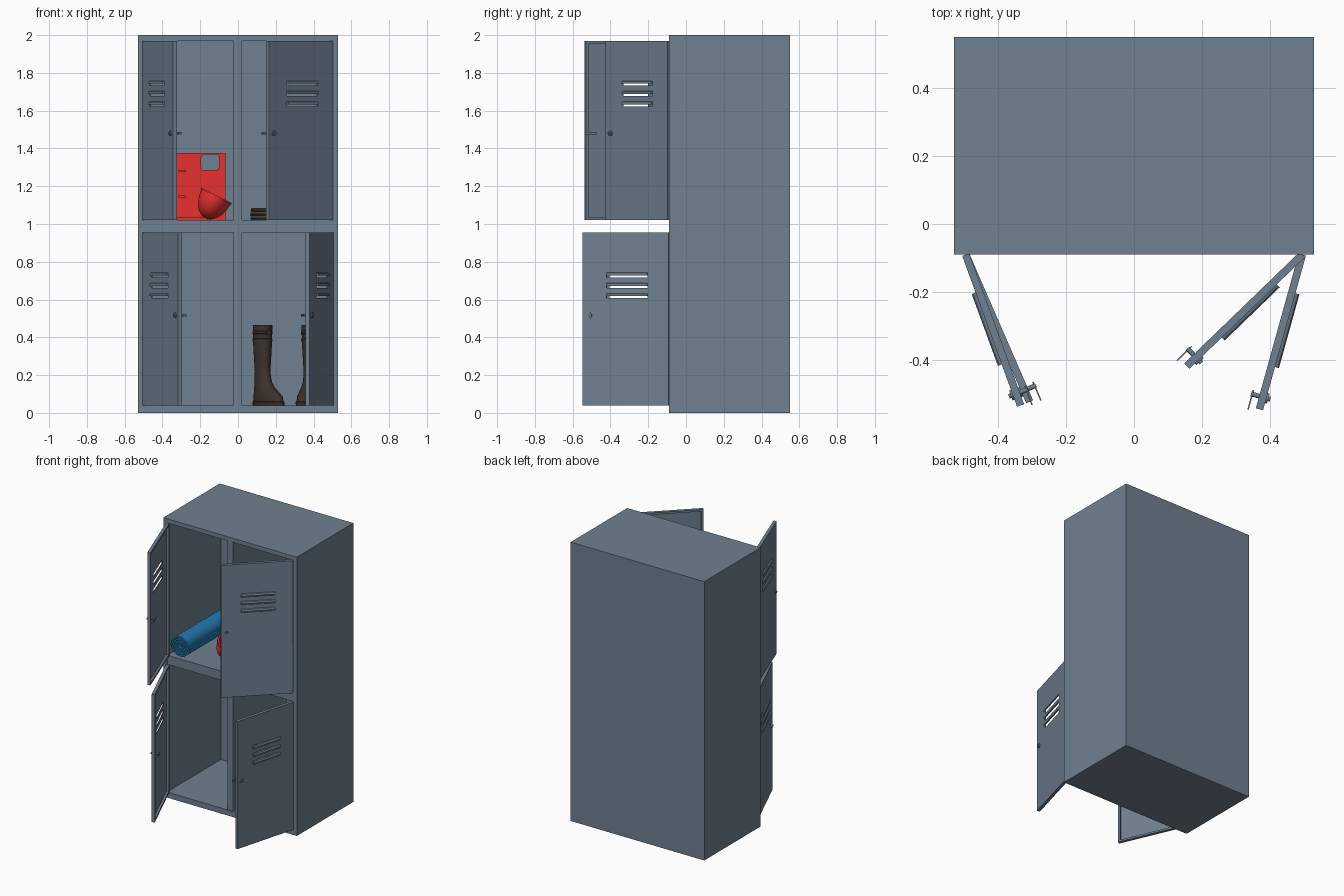
import bpy, bmesh, math
from mathutils import Matrix, Vector

if "Cube" in bpy.data.objects:
    bpy.data.objects.remove(bpy.data.objects["Cube"])


def material(name, rgb):
    m = bpy.data.materials.new(name)
    m.diffuse_color = (*rgb, 1)
    m.use_nodes = True
    m.node_tree.nodes["Principled BSDF"].inputs["Base Color"].default_value = m.diffuse_color
    return m


STEEL = material("slate_steel", (0.162, 0.216, 0.279))
RED = material("bright_red", (0.80, 0.03, 0.03))
BLUE = material("mat_blue", (0.018, 0.19, 0.43))
BROWN = material("dark_brown", (0.045, 0.032, 0.025))


def finish(name, bm, mat, matrix=None, smooth=False):
    if matrix:
        bm.transform(matrix)
    bmesh.ops.recalc_face_normals(bm, faces=bm.faces)
    me = bpy.data.meshes.new(name)
    bm.to_mesh(me)
    bm.free()
    me.materials.append(mat)
    if smooth:
        me.shade_smooth()
        me.set_sharp_from_angle(angle=math.radians(40))
    ob = bpy.data.objects.new(name, me)
    bpy.context.collection.objects.link(ob)
    return ob


def add_box(bm, x0, x1, y0, y1, z0, z1):
    m = Matrix.Translation(((x0 + x1) / 2, (y0 + y1) / 2, (z0 + z1) / 2))
    bmesh.ops.create_cube(bm, size=1, matrix=m @ Matrix.Diagonal((x1 - x0, y1 - y0, z1 - z0, 1)))


def box(name, mat, *dims):
    bm = bmesh.new()
    add_box(bm, *dims)
    return finish(name, bm, mat)


def add_sheet(bm, xs, zs, holes, y0, y1):
    """Upright plate between y0 and y1 with rectangular holes at grid cells."""
    grid = [[bm.verts.new((x, y0, z)) for z in zs] for x in xs]
    faces = []
    for i in range(len(xs) - 1):
        for j in range(len(zs) - 1):
            if (i, j) not in holes:
                faces.append(bm.faces.new((grid[i][j], grid[i + 1][j], grid[i + 1][j + 1], grid[i][j + 1])))
    new = bmesh.ops.extrude_face_region(bm, geom=faces, use_keep_orig=True)["geom"]
    for v in new:
        if isinstance(v, bmesh.types.BMVert):
            v.co.y = y1


def loft(bm, rings):
    loops = [[bm.verts.new(p) for p in r] for r in rings]
    n = len(loops[0])
    for a, b in zip(loops, loops[1:]):
        for i in range(n):
            bm.faces.new((a[i], a[(i + 1) % n], b[(i + 1) % n], b[i]))
    return loops


def ellipse(cx, cy, rx, ry, z, n=32):
    return [(cx + rx * math.cos(2 * math.pi * i / n), cy + ry * math.sin(2 * math.pi * i / n), z) for i in range(n)]


# cabinet shell, divider and shelf
F, B = -0.09, 0.55
for s, side in ((-1, "left"), (1, "right")):
    box(side + "_wall", STEEL, min(s * .53, s * .5), max(s * .53, s * .5), F, B, 0, 2)
box("top_panel", STEEL, -.5, .5, F, B, 1.97, 2)
box("bottom_panel", STEEL, -.5, .5, F, B, 0, .04)
box("back_panel", STEEL, -.5, .5, B - .03, B, .04, 1.97)
box("shelf", STEEL, -.5, .5, F + .003, B - .03, .955, 1.02)
box("upper_divider", STEEL, -.023, .02, F + .006, B - .03, 1.02, 1.97)
box("lower_divider", STEEL, -.023, .02, F + .006, B - .03, .04, .955)

# doors: local x runs from the hinge, local -y is the outer face
L, T = .472, .011


def door(name, side, angle, z0, z1, slots, lock_z):
    bm = bmesh.new()
    zs = [z0]
    for z in slots:
        zs += [z - .013, z + .013]
    zs.append(z1)
    add_sheet(bm, [0, .115, .34, L], zs, {(1, 1), (1, 3), (1, 5)}, -T, -T + .006)
    # inner rim
    w = .014
    add_box(bm, 0, w, -T + .006, T, z0, z1)
    add_box(bm, L - w, L, -T + .006, T, z0, z1)
    add_box(bm, w, L - w, -T + .006, T, z0, z0 + w)
    add_box(bm, w, L - w, -T + .006, T, z1 - w, z1)
    # louver hoods, open at the bottom
    for z in slots:
        prof = [(-T, z + .013), (-T - .008, z + .010), (-T - .012, z + .004), (-T - .012, z - .002)]
        rows = [[bm.verts.new((x, y, zz)) for y, zz in prof] for x in (.115, .34)]
        for i in range(3):
            bm.faces.new((rows[0][i], rows[1][i], rows[1][i + 1], rows[0][i + 1]))
        for x, row in zip((.115, .34), rows):
            bm.faces.new(row + [bm.verts.new((x, -T, z - .002))])
    # lock knob, shaft and latch tongue
    turn = Matrix.Rotation(math.pi / 2, 4, 'X')
    for r, y0, y1 in ((.015, -T - .006, -T), (.007, -T - .012, -T - .006), (.007, -T + .006, .036)):
        bmesh.ops.create_cone(bm, cap_ends=True, segments=20, radius1=r, radius2=r, depth=y1 - y0,
                              matrix=Matrix.Translation((.435, (y0 + y1) / 2, lock_z)) @ turn)
    add_box(bm, .422, .482, .030, .034, lock_z - .006, lock_z + .006)
    m = Matrix.Rotation(-math.radians(angle), 4, 'Z')
    m = Matrix.Translation((-.495, F, 0)) @ m
    if side > 0:
        m = Matrix.Scale(-1, 4, (1, 0, 0)) @ m
    finish(name, bm, STEEL, m)


UP, LOW = (1.02, 1.97, (1.635, 1.69, 1.745), 1.48), (.04, .955, (.62, .675, .73), .517)
door("upper_left_door", -1, 70, *UP)
door("lower_left_door", -1, 66.5, *LOW)
door("upper_right_door", 1, 44, *UP)
door("lower_right_door", 1, 74.5, *LOW)

# rolled blue mat: a spiral strip
bm = bmesh.new()
turns, seg = 4, 32
outer, inner = [], []
for i in range(turns * seg + 1):
    a = 2 * math.pi * i / seg
    r = .016 + .062 * i / (turns * seg)
    for path, rr in ((outer, r), (inner, r - .012)):
        path.append((-.418 + rr * math.cos(a), 1.099 + rr * math.sin(a)))
ends = [[[bm.verts.new((x, y, z)) for x, z in p] for p in (outer, inner)] for y in (-.06, .5)]
(fo, fi), (bo, bi) = ends
for i in range(turns * seg):
    for a, b in ((fo, bo), (bi, fi), (fi, fo), (bo, bi)):
        bm.faces.new((a[i], a[i + 1], b[i + 1], b[i]))
for i in (0, -1):
    bm.faces.new((fo[i], bo[i], bi[i], fi[i]))
finish("rolled_mat", bm, BLUE, smooth=True)

# red canister with a rounded grip hole
bm = bmesh.new()
add_sheet(bm, [-.33, -.195, -.1, -.065], [1.02, 1.285, 1.368, 1.375], {(1, 1)}, .34, .46)
corners = [e for e in bm.edges if abs(e.verts[0].co.y - e.verts[1].co.y) > .1
           and -.2 < e.verts[0].co.x < -.09 and 1.28 < e.verts[0].co.z < 1.37]
bmesh.ops.bevel(bm, geom=corners, offset=.018, segments=4, profile=.5, affect='EDGES')
finish("canister", bm, RED)
box("canister_foot", RED, -.33, -.16, .33, .34, 1.02, 1.035)
for z in (1.145, 1.28):
    box("canister_clasp", RED, -.315, -.275, .332, .34, z - .005, z + .005)

# hard hat, resting on its crown and tilted
bm = bmesh.new()
rings = []
for k in range(1, 13):
    t = math.pi / 2 * k / 12
    rings.append(ellipse(0, 0, .086 * math.sin(t), .115 * math.sin(t), -.13 * math.cos(t)))
rings += [ellipse(0, 0, .092, .122, -.004), ellipse(0, 0, .092, .122, .004), ellipse(0, 0, .08, .108, .004)]
for k in range(11, 0, -1):
    t = math.pi / 2 * k / 12
    rings.append(ellipse(0, 0, .08 * math.sin(t), .108 * math.sin(t), -.123 * math.cos(t)))
loops = loft(bm, rings)
bm.faces.new(loops[0])
bm.faces.new(loops[-1])
finish("hard_hat", bm, RED, Matrix.Translation((-.115, .10, 1.147)) @ Matrix.Rotation(math.radians(27), 4, 'Y'), True)

# coiled belt on the upper right shelf
bm = bmesh.new()
for k, (r, dx) in enumerate(((.085, 0), (.092, .005), (.08, -.004))):
    z = 1.02 + k * .022
    rings = [ellipse(.155 + dx, .15, rr, rr, zz) for rr, zz in
             ((r, z), (r + .004, z + .01), (r, z + .02), (r - .03, z + .02), (r - .03, z), (r, z))]
    loft(bm, rings)
bmesh.ops.remove_doubles(bm, verts=bm.verts, dist=1e-5)
finish("coiled_belt", bm, BROWN, smooth=True)


# tall boots: (height, centre y, half width, half length), toe towards -y
BOOT = [(0, -.07, .052, .153), (.018, -.07, .054, .156), (.02, -.068, .049, .149), (.045, -.065, .048, .143),
        (.07, -.045, .045, .117), (.095, -.022, .041, .088), (.13, -.006, .038, .065), (.18, 0, .037, .055),
        (.25, 0, .042, .057), (.33, 0, .047, .060), (.425, 0, .049, .062), (.425, 0, .044, .057), (.2, 0, .034, .05)]


def boot(name, x, y, angle):
    bm = bmesh.new()
    loops = loft(bm, [ellipse(0, cy, rx, ry, z) for z, cy, rx, ry in BOOT])
    bm.faces.new(loops[0])
    bm.faces.new(loops[-1])
    for z in (.345, .385):  # straps
        loft(bm, [ellipse(0, 0, .045 + d, .058 + d, z + h) for d, h in ((0, -.009), (.006, -.006), (.006, .006), (0, .009))])
    add_box(bm, -.012, .012, -.074, -.06, .375, .395)
    m = Matrix.Translation((x, y, .04)) @ Matrix.Rotation(math.radians(angle), 4, 'Z')
    finish(name, bm, BROWN, m, True)


boot("left_boot", .13, .25, 27)
boot("right_boot", .386, .25, -14)
